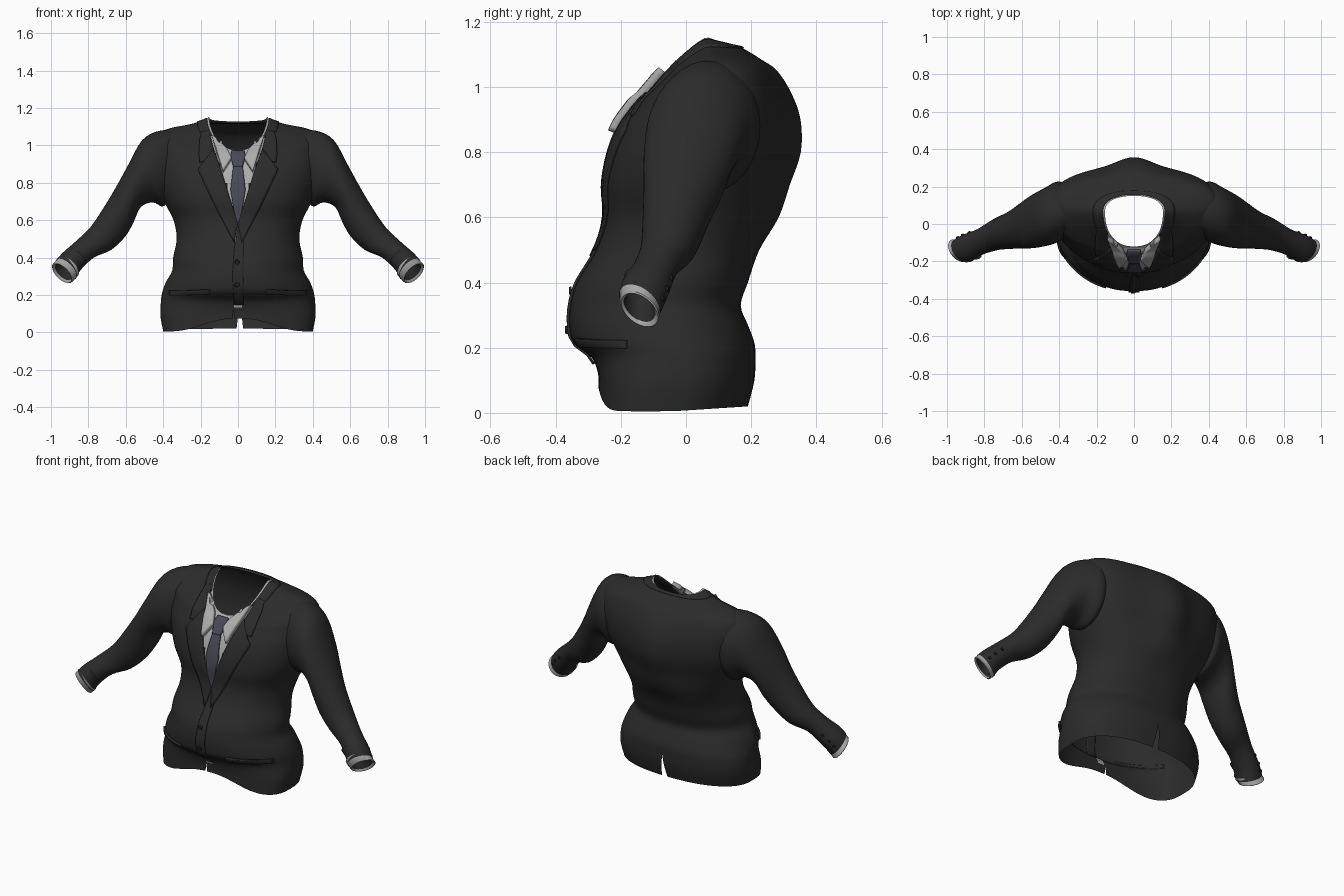
import bpy, bmesh, math
from mathutils import Vector
from mathutils.bvhtree import BVHTree

cube = bpy.data.objects.get("Cube")
if cube:
    bpy.data.objects.remove(cube, do_unlink=True)


def material(name, r, g, b):
    m = bpy.data.materials.new(name)
    m.use_nodes = True
    m.diffuse_color = (r, g, b, 1)
    m.node_tree.nodes["Principled BSDF"].inputs["Base Color"].default_value = (r, g, b, 1)
    return m


CLOTH = material("charcoal cloth", .024, .024, .024)
SHIRT = material("shirt grey white", .42, .42, .42)
TIE = material("slate tie", .065, .068, .09)
BUTTON = material("dark button", .015, .015, .015)


def finish(name, bm, mats, thickness=0.0):
    bmesh.ops.recalc_face_normals(bm, faces=bm.faces)
    mesh = bpy.data.meshes.new(name)
    bm.to_mesh(mesh)
    bm.free()
    for p in mesh.polygons:
        p.use_smooth = True
    mesh.set_sharp_from_angle(angle=math.radians(50))
    for m in mats:
        mesh.materials.append(m)
    ob = bpy.data.objects.new(name, mesh)
    bpy.context.collection.objects.link(ob)
    if thickness:
        mod = ob.modifiers.new("thickness", 'SOLIDIFY')
        mod.thickness = thickness
        mod.offset = 0


def skin(rows, closed, rule=None, keep=None):
    """Skin a grid of points; rule picks the material, keep drops faces."""
    bm = bmesh.new()
    vs = [[bm.verts.new(p) for p in row] for row in rows]
    n = len(rows[0])
    for r in range(len(rows) - 1):
        for i in range(n if closed else n - 1):
            j = (i + 1) % n
            if keep and not keep(r, i):
                continue
            f = bm.faces.new((vs[r][i], vs[r][j], vs[r + 1][j], vs[r + 1][i]))
            if rule:
                f.material_index = rule(f.calc_center_median(), r)
    bmesh.ops.recalc_face_normals(bm, faces=bm.faces)
    return bm


def trim_inside(bm, tree, min_x):
    """Remove the faces of bm that lie well inside another surface."""
    def inside(p):
        loc, normal = tree.find_nearest(p)[:2]
        return abs(p.x) > min_x and (p - loc).dot(normal) < -.012
    hidden = [f for f in bm.faces if all(inside(v.co) for v in f.verts)]
    bmesh.ops.delete(bm, geom=hidden, context='FACES')


def smooth_rows(rings, steps):
    """Catmull-Rom interpolation of ring parameters."""
    out = []
    last = len(rings) - 1
    for k in range(last):
        a, b, c, d = (rings[min(max(k + o, 0), last)] for o in (-1, 0, 1, 2))
        for s in range(steps):
            t = s / steps
            out.append([q + t / 2 * (r - p + t * (2 * p - 5 * q + 4 * r - w + t * (3 * (q - r) + w - p)))
                        for p, q, r, w in zip(a, b, c, d)])
    return out + [list(rings[-1])]


def along(points, t):
    """Point at fraction t of a polyline."""
    k = min(int(t * (len(points) - 1)), len(points) - 2)
    return Vector(points[k]).lerp(Vector(points[k + 1]), t * (len(points) - 1) - k)


# ---- jacket body: half width, front y, back y, front z, side z, back z, front pointedness
BODY = [
    (.40, -.268, .19, .075, .005, .02, .5), (.415, -.27, .21, .12, .09, .1, .6),
    (.412, -.29, .213, .17, .17, .17, .9), (.405, -.345, .21, .215, .215, .215, 1.2),
    (.385, -.358, .19, .27, .27, .27, 1.3), (.352, -.355, .168, .33, .33, .33, 1.3),
    (.347, -.335, .19, .4, .4, .4, 1.25), (.328, -.275, .225, .5, .5, .5, 1.1),
    (.345, -.245, .285, .6, .6, .6, 1), (.395, -.25, .32, .7, .7, .7, .95),
    (.43, -.232, .354, .8, .8, .8, .9), (.45, -.20, .353, .88, .9, .9, .9),
    (.455, -.165, .325, .93, .98, .98, .87), (.44, -.15, .28, .95, 1.05, 1.05, .87),
    (.37, -.14, .23, .958, 1.09, 1.085, .87), (.26, -.13, .19, .965, 1.112, 1.11, .87),
    (.185, -.125, .165, .97, 1.135, 1.122, .87), (.155, -.12, .15, .975, 1.153, 1.122, .87)]
N, STEP = 96, 4
BACK, FRONT = N // 4 - 1, 3 * N // 4 - 1
# slit top, sideways shift and width
SLITS = {BACK: (.16, .01, 1), BACK + 1: (.16, .01, 1), FRONT: (.13, -.025, .6), FRONT + 1: (.13, -.025, .6)}


def spow(v, k):
    return math.copysign(abs(v) ** k, v)


def body_ring(p):
    hw, yf, yb, zf, zs, zb, point = p
    mid = (yf + yb) / 2 + .05 * max(0, zs - .9) / .25
    spine = max(0, 1 - ((zs - .82) / .3) ** 2)
    ring = []
    for i in range(N):
        a = 2 * math.pi * (i + .5) / N
        x = hw * spow(math.cos(a), .87)
        if math.sin(a) > 0:     # back, with a soft ridge along the spine
            s = math.sin(a) ** (.87 - .12 * spine)
            y = mid + s * (yb - mid - .05 * spine * (1 - math.exp(-(x / .12) ** 2)))
            z = zs + (zb - zs) * s
        else:                   # front, its hem rising only near the middle
            s = abs(math.sin(a))
            y = mid + s ** point * (yf - mid)
            z = zs + (zf - zs) * s ** (7 if zs < .5 else 1.15)
        if i in SLITS and z < SLITS[i][0]:     # vents narrow upward
            top, shift, width = SLITS[i]
            x = shift + x * width * (top - z) / top
        ring.append(Vector((x, y, z)))
    return ring


body_rows = [body_ring(p) for p in smooth_rows(BODY, STEP)]

# inner lapel line, which bounds the shirt
INNER = [(.155, 1.13), (.15, 1.06), (.13, .98), (.09, .87), (.05, .74), (.0, .58)]


def shirt_width(z):
    for (x0, z0), (x1, z1) in zip(INNER, INNER[1:]):
        if z1 <= z <= z0:
            return x1 + (x0 - x1) * (z - z1) / (z0 - z1)
    return 0


def body_colour(c, r):
    rim = r >= len(body_rows) - 3
    return 1 if rim or (c.y < 0 and abs(c.x) < shirt_width(c.z) + .006) else 0


def outside_slit(r, i):
    return not (i in (BACK, FRONT) and body_rows[r + 1][i].z < SLITS[i][0])


body = skin(body_rows, True, body_colour, outside_slit)
body_tree = BVHTree.FromBMesh(body)

# ---- turned-down collar round the back of the neck
first, end = -N // 9, N // 2 + N // 9
collar = [[row[i % N] for i in range(first, end)] for row in body_rows[62:67]]
finish("collar", skin(collar, False), [CLOTH], .010)


# ---- plates laid on the body front
def on_front(x, z):
    hit = body_tree.ray_cast(Vector((x, -1, z)), Vector((0, 1, 0)))[0]
    if hit is None or hit.y > .08:
        hit = body_tree.find_nearest(Vector((x, -.12, z)))[0]
    return hit


def plate(name, edge_a, edge_b, mat, rise, side=1):
    rows = []
    for r in range(17):
        a, b = along(edge_a, r / 16), along(edge_b, r / 16)
        line = [a.lerp(b, c / 6) for c in range(7)]
        rows.append([on_front(side * p.x, p.y) + Vector((0, -rise / 2, 0)) for p in line])
    finish(name, skin(rows, False), [mat], rise)


for side, word in ((1, "left"), (-1, "right")):
    plate(word + "_lapel", INNER[2:], [(.19, .90), (.215, .87), (.115, .66), (.02, .48)], CLOTH, .012, side)
    plate(word + "_collar_front", [(.152, 1.08), (.15, 1.06), (.13, .98), (.11, .925)],
          [(.195, 1.07), (.205, 1.03), (.21, .96), (.205, .91)], CLOTH, .008, side)
    plate(word + "_shirt_collar", [(.14, 1.05), (.115, .97), (.08, .86)],
          [(.112, 1.03), (.06, .975), (.035, .93)], SHIRT, .034, side)
    plate(word + "_pocket_flap", [(.15, .228), (.365, .222)], [(.15, .205), (.365, .198)], CLOTH, .012, side)

plate("tie_blade", [(-.024, .9), (-.04, .76), (-.010, .58)], [(.024, .9), (.04, .76), (.010, .58)], TIE, .012)
plate("tie_knot", [(-.034, .965), (-.04, .94), (-.024, .885)], [(.034, .965), (.04, .94), (.024, .885)], TIE, .018)
plate("front_overlap", [(.0, .57), (-.02, .45), (-.03, .3), (-.02, .15)],
      [(.03, .52), (.03, .45), (.03, .3), (.03, .15)], CLOTH, .008)


def button(name, centre, direction, radius):
    bm = bmesh.new()
    turn = Vector((0, 0, 1)).rotation_difference(direction).to_matrix().to_4x4()
    turn.translation = centre
    bmesh.ops.create_cone(bm, cap_ends=True, segments=16, radius1=radius, radius2=radius * .8,
                          depth=.008, matrix=turn)
    finish(name, bm, [BUTTON])


for k, z in enumerate((.375, .255)):
    button("front_button_%d" % (k + 1), on_front(-.005, z) + Vector((0, -.010, 0)), Vector((0, -1, 0)), .014)

# ---- sleeves: upper x, z, lower x, z, front y, back y
SLEEVE = [
    (.32, 1.07, .34, .76, -.04, .19), (.41, 1.08, .395, .675, -.095, .228),
    (.51, 1.03, .455, .695, -.12, .19), (.59, .89, .52, .67, -.13, .148),
    (.645, .79, .56, .585, -.13, .112), (.71, .68, .605, .51, -.133, .07),
    (.79, .562, .68, .44, -.14, .03), (.873, .482, .77, .40, -.165, -.025),
    (.935, .428, .84, .335, -.195, -.055), (.972, .388, .868, .286, -.205, -.08)]


def sleeve_ring(p, side, scale=1.0, push=0.0):
    up, low = Vector((p[0], 0, p[1])), Vector((p[2], 0, p[3]))
    mid, half = (up + low) / 2, (up - low) / 2 * scale
    mid.y = (p[4] + p[5]) / 2
    axis = Vector((half.z, 0, -half.x)).normalized()
    depth = (p[5] - p[4]) / 2 * scale
    tilt = .035 * scale * max(0, (p[0] - .87) / .1)    # the wrist opening faces forward
    ring = []
    for i in range(40):
        a = 2 * math.pi * i / 40
        v = mid + half * math.cos(a) + Vector((0, depth * math.sin(a), 0))
        v += axis * (push + tilt * math.sin(a))
        v.x *= side
        ring.append(v)
    return ring


sleeve_trees = []
for side, word in ((1, "left"), (-1, "right")):
    rows = [sleeve_ring(p, side) for p in smooth_rows(SLEEVE, 4)]
    sleeve = skin(rows, True)
    sleeve_trees.append(BVHTree.FromBMesh(sleeve))
    trim_inside(sleeve, body_tree, 0)
    finish(word + "_sleeve", sleeve, [CLOTH])
    # shirt cuff with a dark lining
    cuff = [sleeve_ring(SLEEVE[-1], side, s, d)
            for s, d in ((.97, -.02), (.97, .026), (.9, .03), (.76, .02), (.74, -.09))]
    finish(word + "_shirt_cuff", skin(cuff, True, lambda c, r: int(r == 3)), [SHIRT, CLOTH])
    # small buttons along the back of the cuff
    for k in range(3):
        ring = rows[-3 - 2 * k]
        out = (ring[8] - sum(ring, Vector()) / len(ring)).normalized()
        button("%s_cuff_button_%d" % (word, k + 1), ring[8] + out * .002, out, .009)

# open the armholes so the sleeves run into the body
for tree in sleeve_trees:
    trim_inside(body, tree, .39)
finish("jacket_body", body, [CLOTH, SHIRT])
